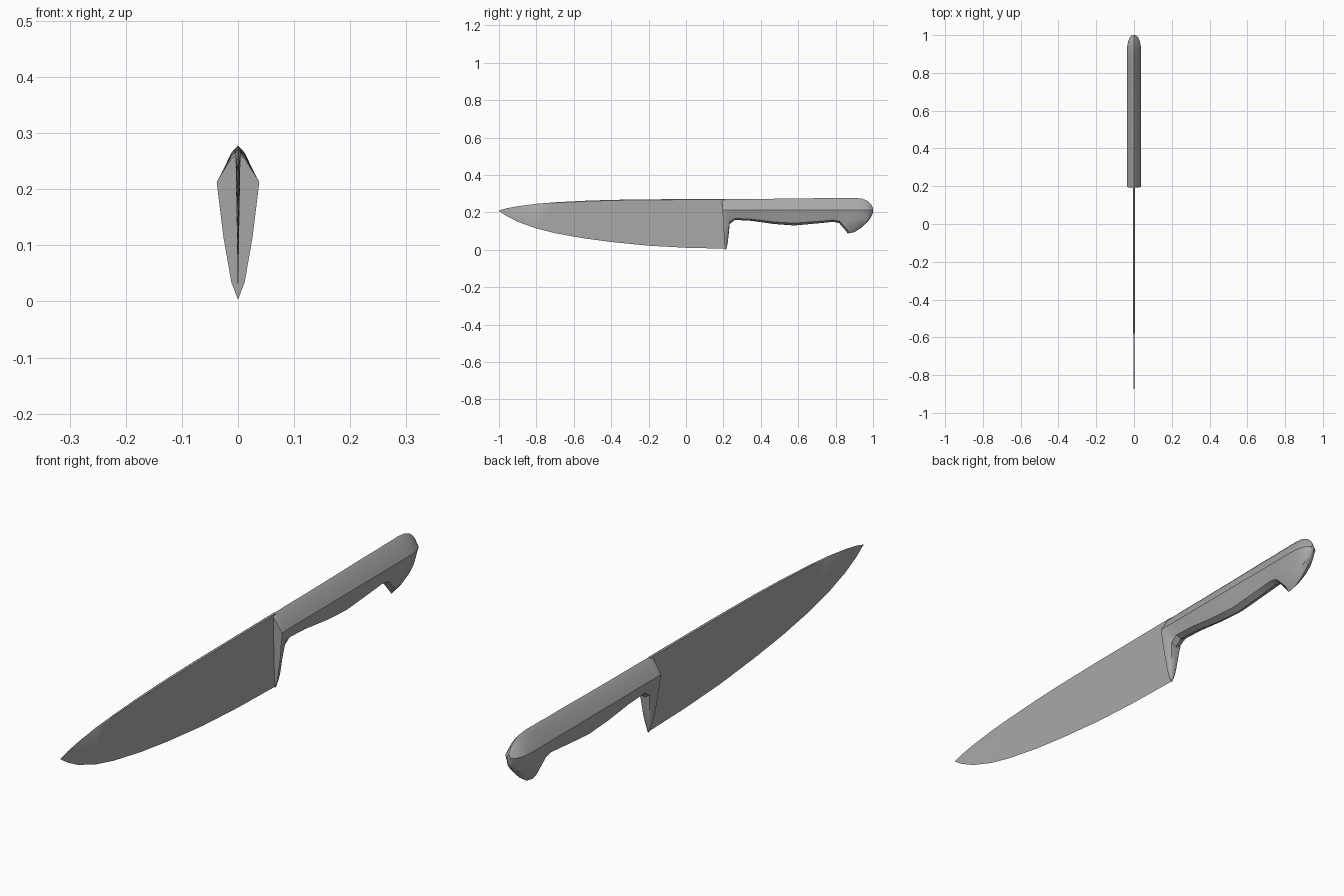
import bpy
import bmesh
from math import radians

cube = bpy.data.objects.get("Cube")
if cube:
    bpy.data.objects.remove(cube)

grey = bpy.data.materials.new("plain grey")
grey.use_nodes = True
colour = (0.4, 0.4, 0.4, 1)
grey.diffuse_color = colour
grey.node_tree.nodes["Principled BSDF"].inputs["Base Color"].default_value = colour


def loft(name, rings, smooth_angle):
    """Join closed rings of equal size into a capped solid."""
    bm = bmesh.new()
    loops = [[bm.verts.new(p) for p in ring] for ring in rings]
    n = len(loops[0])
    for a, b in zip(loops, loops[1:]):
        for i in range(n):
            j = (i + 1) % n
            bm.faces.new((a[i], a[j], b[j], b[i]))
    bm.faces.new(loops[0])
    bm.faces.new(loops[-1])
    bmesh.ops.remove_doubles(bm, verts=bm.verts, dist=0.0002)
    bmesh.ops.recalc_face_normals(bm, faces=bm.faces)
    mesh = bpy.data.meshes.new(name)
    bm.to_mesh(mesh)
    bm.free()
    mesh.materials.append(grey)
    obj = bpy.data.objects.new(name, mesh)
    bpy.context.collection.objects.link(obj)
    bpy.ops.object.select_all(action="DESELECT")
    obj.select_set(True)
    bpy.context.view_layer.objects.active = obj
    bpy.ops.object.shade_smooth_by_angle(angle=radians(smooth_angle))
    return obj


# Blade: wedge sections given as y, edge height, spine height
blade_stations = [
    (-1.0, 0.209, 0.211), (-0.96, 0.181, 0.222), (-0.9, 0.15, 0.233),
    (-0.8, 0.114, 0.246), (-0.7, 0.089, 0.254), (-0.55, 0.062, 0.262),
    (-0.4, 0.042, 0.267), (-0.2, 0.022, 0.27), (0.0, 0.011, 0.271),
    (0.208, 0.006, 0.272),
]
blade = []
for y, low, high in blade_stations:
    t = 0.0045 * min(1, (y + 1.02) / 0.5)
    blade.append([(0, y, low), (t, y, high - 0.003), (0, y, high), (-t, y, high - 0.003)])
loft("blade", blade, 30)


# Handle: sections as y, underside height, top height, half width, lower half width
def handle_ring(y, low, high, w, lw, lean=0.0):
    mid = 0.213
    half = [
        (w * 0.32, high - (high - mid) * 0.2),
        (w, mid),
        ((w + lw) / 2 + w * 0.03, (mid + low) / 2 + 0.008),
        (lw, low + (mid - low) * 0.15),
    ]
    pts = [(0, high)] + half + [(0, low)] + [(-x, z) for x, z in reversed(half)]
    return [(x, y + lean * (0.27 - z), z) for x, z in pts]


handle_stations = [
    (0.192, 0.003, 0.264, 0.038, 0.012, 0.055),
    (0.2, 0.003, 0.27, 0.038, 0.012, 0.055),
    (0.21, 0.03, 0.271, 0.037, 0.013, 0.05),
    (0.222, 0.09, 0.271, 0.037, 0.016, 0.04),
    (0.234, 0.138, 0.271, 0.037, 0.02),
    (0.262, 0.16, 0.272, 0.037, 0.021),
    (0.35, 0.155, 0.272, 0.037, 0.021),
    (0.47, 0.138, 0.273, 0.037, 0.021),
    (0.58, 0.13, 0.274, 0.037, 0.021),
    (0.7, 0.141, 0.276, 0.037, 0.021),
    (0.79, 0.15, 0.276, 0.037, 0.021),
    (0.82, 0.142, 0.277, 0.037, 0.021),
    (0.845, 0.112, 0.277, 0.037, 0.018),
    (0.865, 0.087, 0.277, 0.037, 0.015),
    (0.9, 0.094, 0.278, 0.037, 0.015),
    (0.94, 0.12, 0.274, 0.036, 0.017),
    (0.968, 0.146, 0.263, 0.031, 0.016),
    (0.988, 0.172, 0.246, 0.022, 0.012),
    (1.0, 0.198, 0.224, 0.008, 0.005),
]
loft("handle", [handle_ring(*s) for s in handle_stations], 35)
